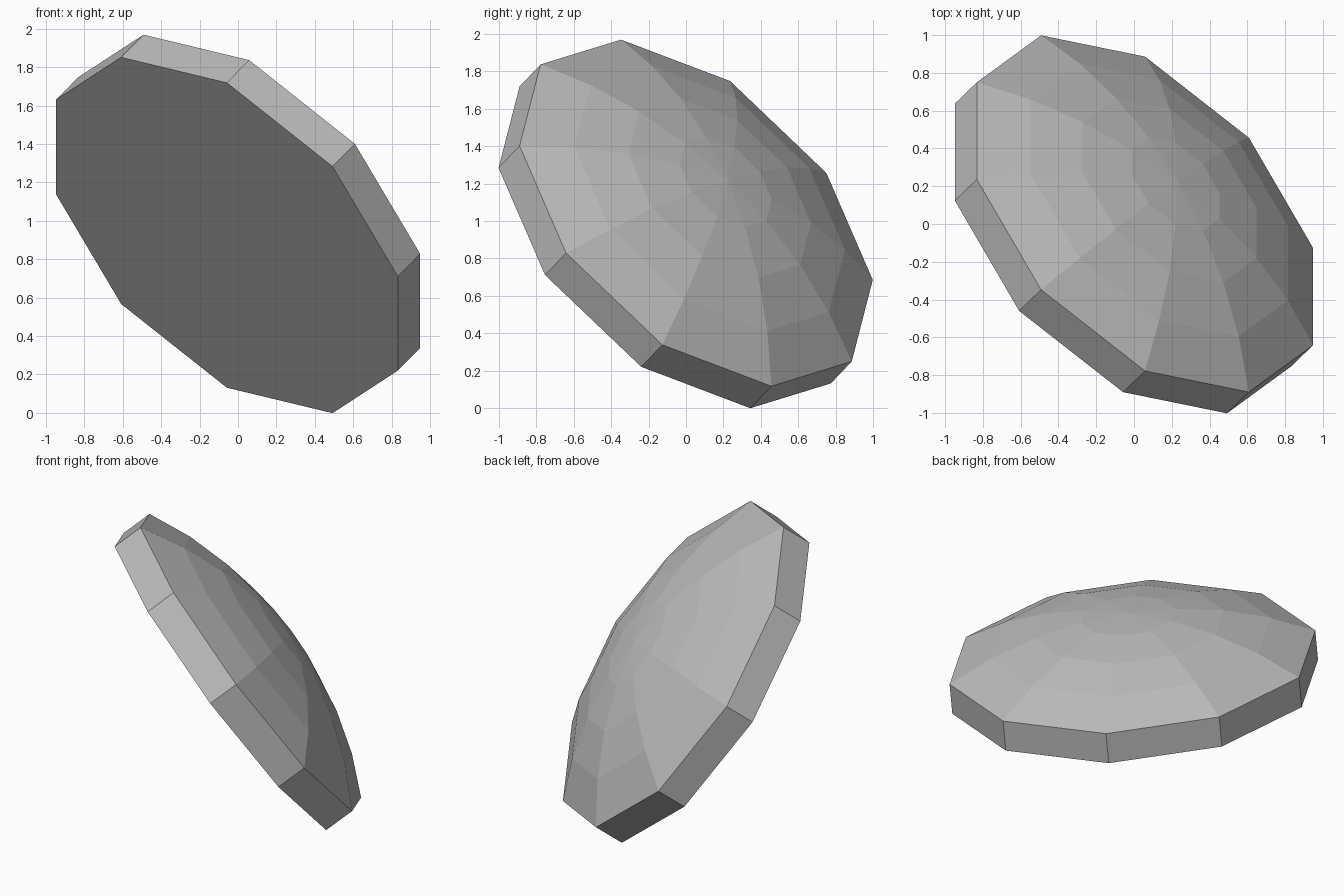
import bpy, bmesh, math
from mathutils import Matrix, Vector

cube = bpy.data.objects.get("Cube")
if cube:
    bpy.data.objects.remove(cube, do_unlink=True)

SIDES, RADIUS, RIM, DOME, RINGS = 10, 1.15, 0.2, 0.3, 4

grey = bpy.data.materials.new("plain_grey")
grey.use_nodes = True
colour = (0.5, 0.5, 0.5, 1)
grey.diffuse_color = colour
grey.node_tree.nodes["Principled BSDF"].inputs["Base Color"].default_value = colour

# Profile: straight rim wall, then a shallow spherical cap in equal angle steps
sphere = (RADIUS ** 2 + DOME ** 2) / (2 * DOME)
half = math.asin(RADIUS / sphere)
profile = [(RADIUS, 0)]
for i in range(RINGS):
    a = half * (1 - i / RINGS)
    profile.append((sphere * math.sin(a), RIM + sphere * (math.cos(a) - math.cos(half))))

bm = bmesh.new()


def ring(radius, height):
    angles = [math.tau * k / SIDES for k in range(SIDES)]
    return [bm.verts.new((radius * math.cos(a), radius * math.sin(a), height)) for a in angles]


# Flat back, rim wall and dome bands
rings = [ring(r, h) for r, h in profile]
bm.faces.new(rings[0][::-1])
for low, high in zip(rings, rings[1:]):
    for k in range(SIDES):
        n = (k + 1) % SIDES
        bm.faces.new((low[k], low[n], high[n], high[k]))

# Cap closing to a point
apex = bm.verts.new((0, 0, RIM + DOME))
for k in range(SIDES):
    bm.faces.new((rings[-1][k], rings[-1][(k + 1) % SIDES], apex))

bmesh.ops.recalc_face_normals(bm, faces=bm.faces)
mesh = bpy.data.meshes.new("domed_disc")
bm.to_mesh(mesh)
bm.free()
mesh.materials.append(grey)

# Tilt the disc so the dome faces diagonally up, back and to the left
axis = Vector((0.581, 0.562, 0.589)).normalized()
across = axis.cross(Vector((1, 0, 0))).normalized()
tilt = Matrix((across, axis.cross(across), axis)).transposed()
disc = bpy.data.objects.new("domed_disc", mesh)
disc.matrix_world = Matrix.Translation((-0.058, -0.058, 0.925)) @ tilt.to_4x4()
bpy.context.collection.objects.link(disc)
